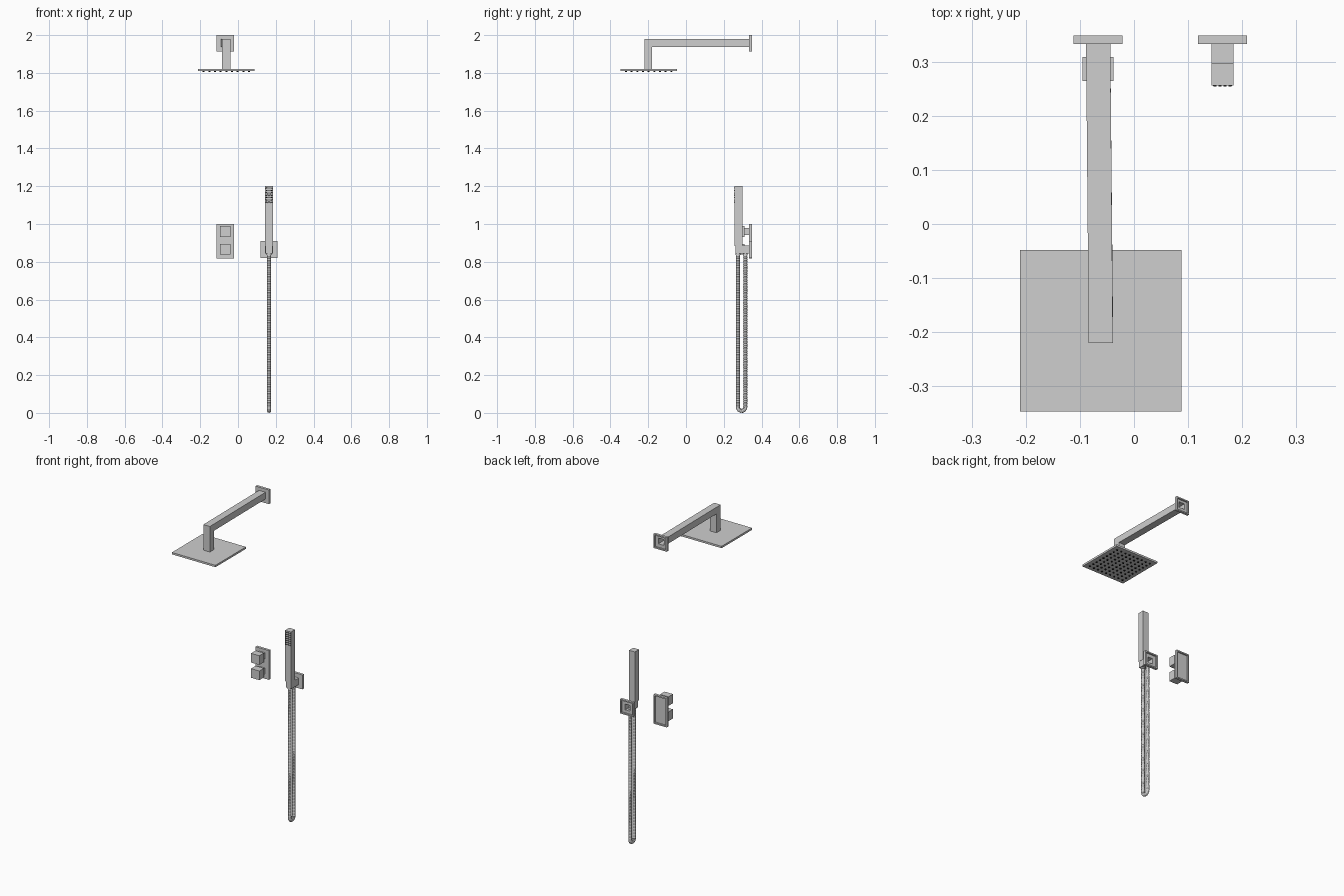
import bpy, bmesh, math
from mathutils import Vector

if "Cube" in bpy.data.objects:
    bpy.data.objects.remove(bpy.data.objects["Cube"])


def material(name, c):
    m = bpy.data.materials.new(name)
    m.diffuse_color = (c, c, c, 1)
    m.use_nodes = True
    m.node_tree.nodes["Principled BSDF"].inputs["Base Color"].default_value = m.diffuse_color
    return m


METAL = material("brushed_metal", 0.62)
DARK = material("dark_rubber", 0.01)


def finish(name, bm, mat, smooth=False):
    bmesh.ops.recalc_face_normals(bm, faces=bm.faces[:])
    me = bpy.data.meshes.new(name)
    bm.to_mesh(me)
    bm.free()
    me.materials.append(mat)
    ob = bpy.data.objects.new(name, me)
    bpy.context.collection.objects.link(ob)
    if smooth:
        bpy.ops.object.select_all(action='DESELECT')
        ob.select_set(True)
        bpy.context.view_layer.objects.active = ob
        bpy.ops.object.shade_smooth_by_angle(angle=math.radians(40))
    return ob


def loft(name, rings, mat=METAL, loop=False, smooth=False):
    """Skin a sequence of equal-sized point rings, capped unless looped."""
    bm = bmesh.new()
    vs = [[bm.verts.new(p) for p in r] for r in rings]
    pairs = list(zip(vs, vs[1:])) + ([(vs[-1], vs[0])] if loop else [])
    for a, b in pairs:
        n = len(a)
        for i in range(n):
            bm.faces.new((a[i], a[(i + 1) % n], b[(i + 1) % n], b[i]))
    if not loop:
        bm.faces.new(vs[0])
        bm.faces.new(vs[-1])
    return finish(name, bm, mat, smooth)


def rect(cx, cz, hx, hz, y):
    """Upright rectangle facing the front."""
    return [(cx - hx, y, cz - hz), (cx + hx, y, cz - hz),
            (cx + hx, y, cz + hz), (cx - hx, y, cz + hz)]


def box(name, cx, cz, hx, hz, y0, y1):
    return loft(name, [rect(cx, cz, hx, hz, y0), rect(cx, cz, hx, hz, y1)])


def wall_plate(name, cx, cz, hx, hz, hole=None):
    """Cover plate with a recessed back and an optional square hole."""
    rim = 0.008
    rings = [rect(cx, cz, hx, hz, 0.334), rect(cx, cz, hx, hz, 0.35),
             rect(cx, cz, hx - rim, hz - rim, 0.35), rect(cx, cz, hx - rim, hz - rim, 0.340)]
    if hole:
        hcx, hcz, h = hole
        rings = [rect(hcx, hcz, h, h, 0.334)] + rings + [rect(hcx, hcz, h, h, 0.340)]
    return loft(name, rings, loop=bool(hole))


def pegs(name, points, axis, r, length):
    """Many small round nozzles in one mesh."""
    bm = bmesh.new()
    rot = Vector((0, 0, 1)).rotation_difference(Vector(axis)).to_matrix().to_4x4()
    for p in points:
        m = rot.copy()
        m.translation = p
        bmesh.ops.create_cone(bm, cap_ends=True, segments=10, radius1=r, radius2=r * 0.8,
                              depth=length, matrix=m)
    return finish(name, bm, DARK)


# --- Overhead shower: plate, L-shaped hollow arm, square head ---
wall_plate("arm_wall_plate", -0.067, 1.956, 0.0455, 0.044, hole=(-0.0665, 1.959, 0.0205))
W, ZL, ZH = 0.0225, 1.938, 1.98
XB, XF = -0.0665, -0.0615


def arm_ring(cx, lo, hi):
    return [(cx - W, *lo), (cx + W, *lo), (cx + W, *hi), (cx - W, *hi)]


loft("shower_arm", [
    rect(XB, 1.959, 0.0195, 0.018, 0.0),
    rect(XB, 1.959, 0.0195, 0.018, 0.340),
    arm_ring(XB, (0.340, ZL), (0.340, ZH)),
    arm_ring(XF, (-0.179, ZL), (-0.221, ZH)),
    arm_ring(XF, (-0.179, 1.815), (-0.221, 1.815))])
HX, HY = -0.0617, -0.198
head = [[(HX + sx * 0.15, HY + sy * 0.15, z) for sx, sy in ((-1, -1), (1, -1), (1, 1), (-1, 1))]
        for z in (1.809, 1.821)]
loft("shower_head", head)
pegs("head_nozzles", [(HX + i * 0.03, HY + j * 0.03, 1.8075)
                      for i in range(-4, 5) for j in range(-4, 5)], (0, 0, -1), 0.006, 0.006)

# --- Valve: plate with two square knobs on stems ---
wall_plate("valve_plate", -0.067, 0.909, 0.0455, 0.091)
for tag, z in (("upper", 0.961), ("lower", 0.866)):
    box(tag + "_knob", -0.067, z, 0.0285, 0.0285, 0.265, 0.31)
    box(tag + "_knob_stem", -0.067, z, 0.019, 0.019, 0.308, 0.336)

# --- Hand shower holder with hollow arm ---
HC, HZ = 0.1642, 0.864
wall_plate("holder_wall_plate", HC, 0.865, 0.0455, 0.045, hole=(HC, HZ, 0.018))
loft("holder_arm", [
    rect(HC, HZ, 0.0165, 0.0175, 0.305), rect(HC, HZ, 0.0165, 0.0175, 0.340),
    rect(HC, HZ, 0.02, 0.021, 0.340), rect(HC, HZ, 0.02, 0.021, 0.298),
    rect(HC, HZ, 0.0185, 0.021, 0.298), rect(HC, HZ, 0.0185, 0.021, 0.262)])

# --- Hand shower ---
box("hand_shower", HC, 1.042, 0.02, 0.158, 0.257, 0.298)
pegs("hand_shower_nozzles", [(HC + (i - 1.5) * 0.0095, 0.257, 1.115 + j * 0.0125)
                             for i in range(4) for j in range(7)], (0, -1, 0), 0.0036, 0.004)

# --- Ribbed hose hanging in a long loop ---
CY, R, TOP, BOT = 0.2945, 0.0195, 0.845, 0.0305
LEG = TOP - BOT
TOTAL = 2 * LEG + math.pi * R


def hose_point(s):
    """Position and outward sideways direction at distance s along the loop."""
    if s < LEG:
        return Vector((HC, CY - R, TOP - s)), Vector((0, -1, 0))
    if s > LEG + math.pi * R:
        return Vector((HC, CY + R, BOT + s - LEG - math.pi * R)), Vector((0, 1, 0))
    a = (s - LEG) / R
    d = Vector((0, -math.cos(a), -math.sin(a)))
    return Vector((HC, CY, BOT)) + d * R, d


RIBS = 180
rings = []
for k in range(RIBS * 4 + 1):
    p, d = hose_point(TOTAL * k / (RIBS * 4))
    r = (0.0098, 0.0108, 0.011, 0.0108)[k % 4]
    rings.append([p + d * (r * math.cos(t)) + Vector((r * math.sin(t), 0, 0))
                  for t in (2 * math.pi * i / 14 for i in range(14))])
loft("hose", rings, smooth=True)

# Ferrules joining the hose to the holder
for tag, y in (("front", CY - R), ("rear", CY + R)):
    loft(tag + "_hose_ferrule", [
        [(HC + 0.0125 * math.cos(t), y + 0.0125 * math.sin(t), z)
         for t in (2 * math.pi * i / 20 for i in range(20))] for z in (0.836, 0.85)], smooth=True)
